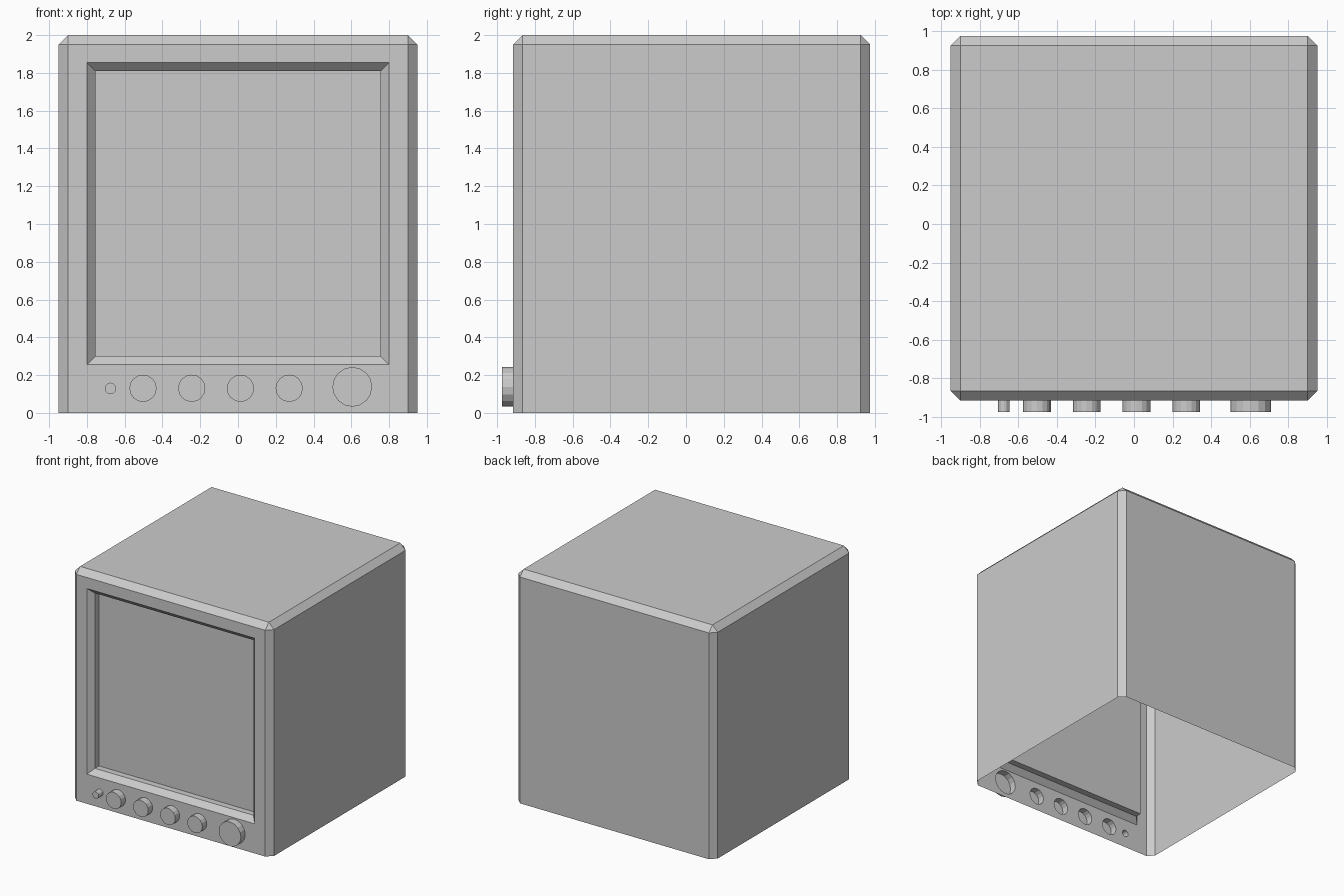
import bpy, bmesh, math

if "Cube" in bpy.data.objects:
    bpy.data.objects.remove(bpy.data.objects["Cube"])

FRONT, BACK, KNOB_FRONT = -0.915, 0.975, -0.975
HALF_W, HEIGHT, CHAMFER = 0.95, 2.0, 0.05

# name, centre x, centre z, radius, sides
KNOBS = [("power_button", -0.675, 0.13, 0.03, 12)]
KNOBS += [(f"small_knob_{i + 1}", -0.503 + 0.258 * i, 0.13, 0.072, 16) for i in range(4)]
KNOBS += [("large_knob", 0.605, 0.138, 0.105, 16)]


def circle(cx, cz, r, n, y):
    return [(cx + r * math.cos(2 * math.pi * i / n), y, cz + r * math.sin(2 * math.pi * i / n))
            for i in range(n)]


def rect(half_x, z0, z1, y):
    return [(-half_x, y, z0), (half_x, y, z0), (half_x, y, z1), (-half_x, y, z1)]


def finish(bm, name):
    mesh = bpy.data.meshes.new(name)
    bm.to_mesh(mesh)
    bm.free()
    obj = bpy.data.objects.new(name, mesh)
    bpy.context.collection.objects.link(obj)
    return obj


def capped_loft(name, rings):
    """Skin matching rings and cap the last one."""
    bm = bmesh.new()
    vs = [[bm.verts.new(p) for p in ring] for ring in rings]
    for a, b in zip(vs, vs[1:]):
        for i in range(len(a)):
            j = (i + 1) % len(a)
            bm.faces.new((a[i], a[j], b[j], b[i]))
    bm.faces.new(vs[-1])
    return finish(bm, name)


# Casing: chamfered box, open underneath
bm = bmesh.new()
bmesh.ops.create_cube(bm, size=1)
for v in bm.verts:
    v.co = (v.co.x * 2 * HALF_W, BACK if v.co.y > 0 else FRONT, HEIGHT if v.co.z > 0 else 0)
edges = [e for e in bm.edges if max(v.co.z for v in e.verts) > 1]
bmesh.ops.bevel(bm, geom=edges, offset=CHAMFER, segments=1, profile=0.5, affect='EDGES')
bm.normal_update()
bottom = [f for f in bm.faces if f.normal.z < -0.9]
bmesh.ops.delete(bm, geom=bottom, context='FACES')

# Front panel: refill with openings for the screen and the hollow knobs
panel = next(f for f in bm.faces if f.normal.y < -0.9)
outline = list(panel.edges)
bmesh.ops.delete(bm, geom=[panel], context='FACES_ONLY')
holes = [rect(0.80, 0.255, 1.855, FRONT)]
holes += [circle(x, z, r, n, FRONT) for _, x, z, r, n in KNOBS]
for loop in holes:
    vs = [bm.verts.new(p) for p in loop]
    outline += [bm.edges.new((vs[i - 1], vs[i])) for i in range(len(vs))]
fill = bmesh.ops.triangle_fill(bm, use_beauty=True, use_dissolve=False,
                               edges=outline, normal=(0, -1, 0))
for f in fill["geom"]:
    if isinstance(f, bmesh.types.BMFace):
        f.normal_update()
        if f.normal.y > 0:
            f.normal_flip()
finish(bm, "casing")

# Screen: sloped bezel, short straight step, flat glass
capped_loft("screen", [rect(0.80, 0.255, 1.855, FRONT),
                       rect(0.755, 0.30, 1.81, FRONT + 0.045),
                       rect(0.755, 0.30, 1.81, FRONT + 0.10)])

# Knobs
for name, x, z, r, n in KNOBS:
    capped_loft(name, [circle(x, z, r, n, FRONT), circle(x, z, r, n, KNOB_FRONT)])
